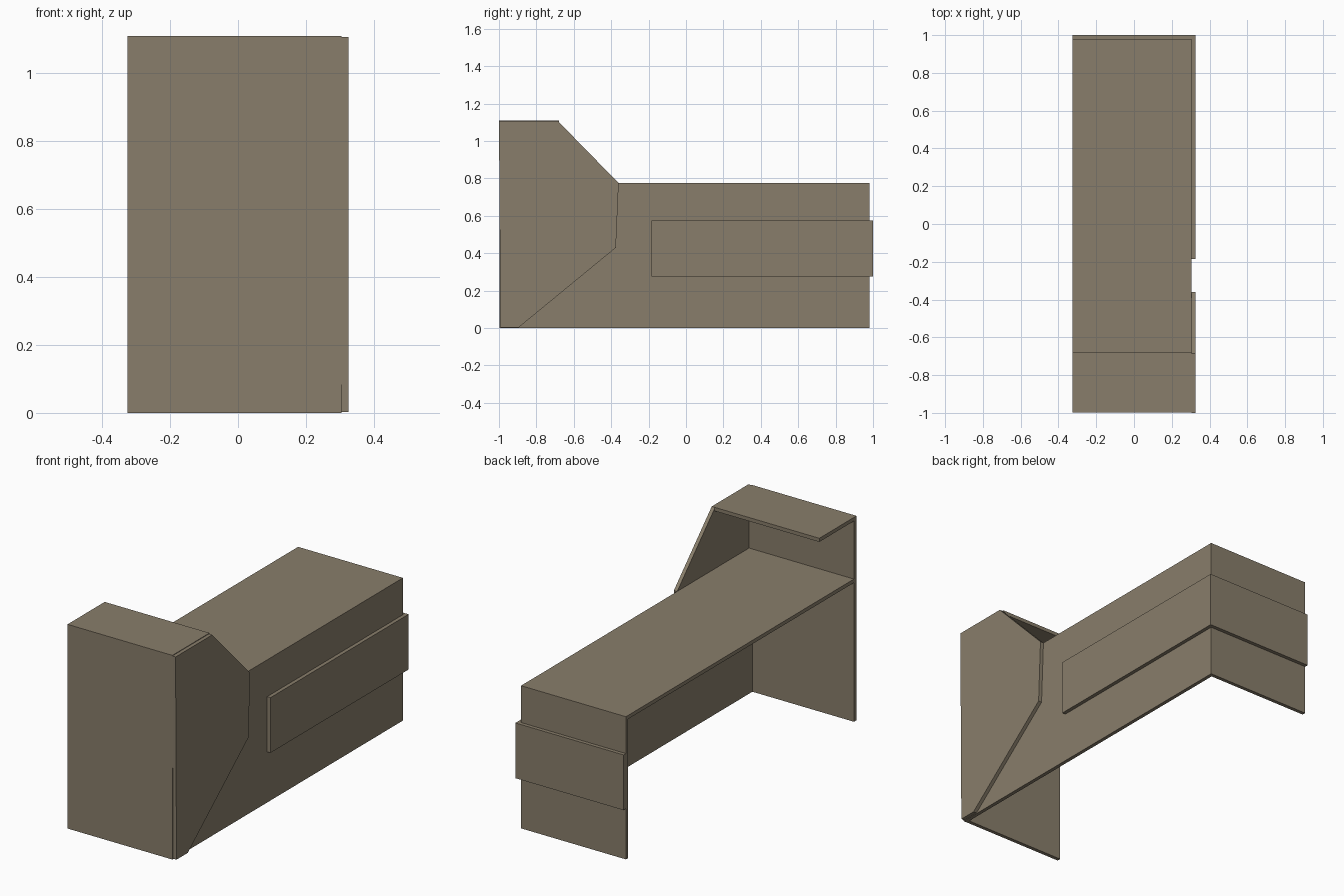
import bpy, bmesh

if "Cube" in bpy.data.objects:
    bpy.data.objects.remove(bpy.data.objects["Cube"])

mat = bpy.data.materials.new("taupe laminate")
mat.diffuse_color = (0.25, 0.208, 0.147, 1)
mat.use_nodes = True
mat.node_tree.nodes["Principled BSDF"].inputs["Base Color"].default_value = mat.diffuse_color


def add_mesh(name, bm):
    bmesh.ops.recalc_face_normals(bm, faces=bm.faces)
    me = bpy.data.meshes.new(name)
    bm.to_mesh(me)
    bm.free()
    me.materials.append(mat)
    ob = bpy.data.objects.new(name, me)
    bpy.context.collection.objects.link(ob)


def board(name, x, y, z):
    """Box from (min, max) ranges."""
    bm = bmesh.new()
    bmesh.ops.create_cube(bm, size=1)
    for v in bm.verts:
        v.co = [r[0] if c < 0 else r[1] for c, r in zip(v.co, (x, y, z))]
    add_mesh(name, bm)


def side_plate(name, profile, x0, x1):
    """Outline in (y, z) extruded along x."""
    bm = bmesh.new()
    face = bm.faces.new([bm.verts.new((x0, y, z)) for y, z in profile])
    ext = bmesh.ops.extrude_face_region(bm, geom=[face])
    for v in ext["geom"]:
        if isinstance(v, bmesh.types.BMVert):
            v.co.x = x1
    add_mesh(name, bm)


T = 0.02                       # board thickness
L, R, OUT = -0.325, 0.305, 0.325
H, TOP = 0.775, 1.11

# Desk body, open on the seated side
board("desk_top", (L, R), (-0.977, 0.98), (H - T, H))
board("front_panel", (R - T, R), (-0.977, 0.98), (0, H - T))
board("end_panel", (L, R - T), (0.98 - T, 0.98), (0, H - T))

# Tall end with raised counter
board("tall_end_panel", (L, R), (-0.997, -0.977), (0, TOP - T))
board("raised_counter", (L, R), (-0.999, -0.68), (TOP - T, TOP))
side_plate("angled_side_panel",
           [(-0.992, 0.003), (-0.895, 0.003), (-0.375, 0.43),
            (-0.36, 0.775), (-0.685, 1.107), (-1.0, 1.107)], R, OUT)

# Decorative band wrapping the corner
board("front_band", (R, OUT), (-0.185, 1.0), (0.275, 0.575))
board("end_band", (L, R), (0.98, 1.0), (0.275, 0.575))
